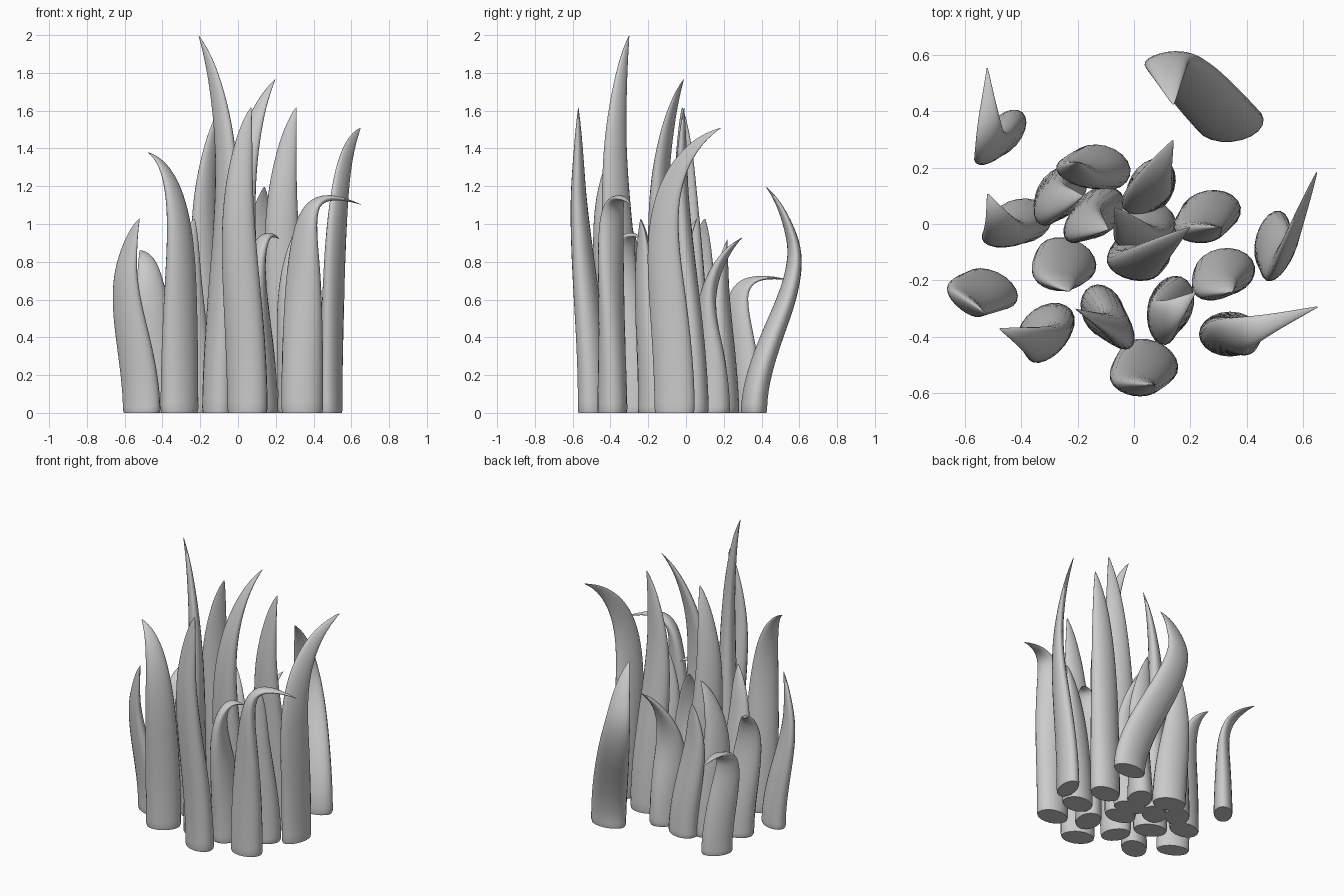
import bpy, bmesh, math
from mathutils import Vector

cube = bpy.data.objects.get("Cube")
if cube:
    bpy.data.objects.remove(cube)

SIDES, RINGS = 20, 32

grey = bpy.data.materials.new("plain grey")
grey.use_nodes = True
colour = (0.6, 0.6, 0.6, 1)
grey.diffuse_color = colour
grey.node_tree.nodes["Principled BSDF"].inputs["Base Color"].default_value = colour


def smooth(t):
    t = max(0, min(1, t))
    return t * t * (3 - 2 * t)


def blade(name, base, bulge, tip, height, angle, end=None, arch=0.15, curl=2.2, width=22, depth=16):
    """One tapering blade; sizes in hundredths of a unit, angles of its broad side in degrees."""
    base, bulge, tip = (Vector((*p, 0)) / 100 for p in (base, bulge, tip))
    height, width, depth = height / 100, width / 200, depth / 200
    lean = tip - bulge

    def spine(t):
        p = base + (bulge - base) * smooth(t / 0.7) + lean * max(0, (t - 0.35) / 0.65) ** curl
        p.z = height * (t * (1 + arch) - arch * t ** 4)
        return p

    # The broad side turns to the end angle, or to face the way the tip bends
    start = math.radians(angle)
    if end is None:
        turn = math.atan2(lean.y, lean.x) + math.pi / 2 - start
        turn = (turn + math.pi / 2) % math.pi - math.pi / 2
        turn *= min(1, 4 * lean.length / height)
    else:
        turn = math.radians(end) - start

    bm = bmesh.new()
    rings = []
    steps = [0, 0.012] + [i / RINGS for i in range(1, RINGS)] + [0.985, 0.995]
    for t in steps:
        along = (spine(t + 0.004) - spine(t - 0.004)).normalized() if t > 0.02 else Vector((0, 0, 1))
        a = start + turn * smooth(t)
        across = Vector((math.cos(a), math.sin(a), 0))
        across = (across - along * across.dot(along)).normalized()
        out = along.cross(across)
        size = (1 - t ** 2.5) ** 0.9 * (0.95 if t == 0 else 1)
        thin = 1 - 0.45 * t
        ring = []
        for i in range(SIDES):
            u = math.tau * i / SIDES
            ring.append(bm.verts.new(spine(t) + across * math.cos(u) * width * size
                                     + out * math.sin(u) * depth * size * thin))
        rings.append(ring)
    for low, high in zip(rings, rings[1:]):
        for i in range(SIDES):
            j = (i + 1) % SIDES
            bm.faces.new((low[i], low[j], high[j], high[i]))
    bm.faces.new(rings[0][::-1])
    bm.faces.new(rings[-1])
    mesh = bpy.data.meshes.new(name)
    bm.to_mesh(mesh)
    bm.free()
    mesh.materials.append(grey)
    obj = bpy.data.objects.new(name, mesh)
    bpy.context.collection.objects.link(obj)
    bpy.ops.object.select_all(action="DESELECT")
    obj.select_set(True)
    bpy.context.view_layer.objects.active = obj
    bpy.ops.object.shade_smooth_by_angle(angle=math.radians(50))


# Front row
blade("front_blade", (5, -49), (-1, -57), (7, -57), 162, -20, end=-5)
blade("front_left_arched_blade", (34, -39), (35, -40), (66, -29), 110, 0, arch=0.55, curl=4)
blade("front_right_blade", (-31, -37), (-30, -43), (-48, -37), 138, 35, arch=0.25, curl=2.8)
blade("tallest_blade", (-11, -31), (-4, -39), (-21, -30), 200, 115, end=135, width=20, depth=15)
blade("front_inner_blade", (13, -29), (9, -35), (22, -24), 92, 70, end=125, arch=0.5, curl=3)

# Middle row
blade("left_inner_blade", (32, -17), (29, -22), (35, -24), 103, 10, depth=17)
blade("left_outer_blade", (49, -6), (52, -14), (65, 19), 151, 75, end=50, arch=0.2, curl=2.7, depth=12)
blade("right_outer_blade", (-51, -23), (-61, -27), (-52, -32), 103, -25, end=-45, width=21, depth=13)
blade("right_inner_blade", (-24, -13), (-28, -19), (-23, -24), 103, -20)
blade("right_short_blade", (-40, 1), (-46, -4), (-52, 11), 86, 10, arch=0.3, curl=3)
blade("centre_blade", (2, -11), (-1, -16), (20, -1), 177, 0)
blade("centre_short_blade", (4, 1), (2, -6), (-7, 6), 103, -10)
blade("centre_right_blade", (-13, 4), (-19, 0), (-9, -2), 162, 40)
blade("centre_left_blade", (27, 4), (22, -3), (31, -1), 162, 10)

# Back row
blade("back_right_blade", (-26, 11), (-30, 7), (-18, 10), 103, 50)
blade("back_blade", (-12, 20), (-20, 18), (-20, 22), 92, -15)
blade("back_left_blade", (6, 13), (4, 9), (14, 30), 93, 60)
blade("back_right_arched_blade", (-46, 32), (-51, 26), (-52, 56), 70, 50, end=40, arch=0.5, curl=3.5, width=20, depth=12)
blade("back_left_curled_blade", (34, 36), (11, 61), (14, 42), 120, 5, width=24, depth=14)
